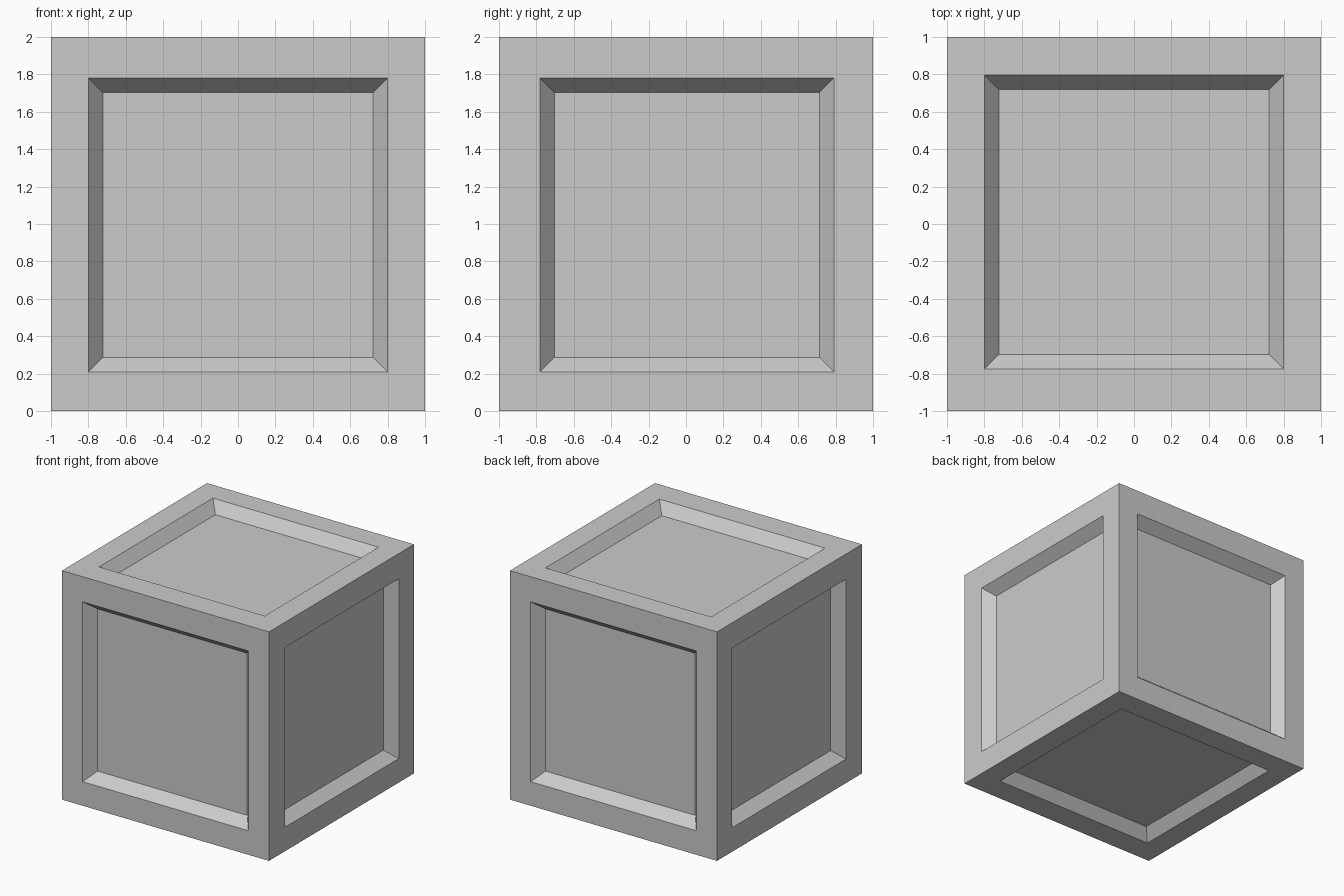
import bpy, bmesh
from mathutils import Vector

if "Cube" in bpy.data.objects:
    bpy.data.objects.remove(bpy.data.objects["Cube"])

DEPTH = 0.095    # how far each panel is sunk
BEVEL = 0.077    # width of the sloping border
# Recess opening limits along each axis (low, high)
RIM = [(-0.80, 0.80), (-0.78, 0.79), (0.21, 1.78)]
TOP_Y = (-0.775, 0.797)


def place_panel(face, axis, sign, shrink, depth):
    """Snap an inset face to the recess limits, sunk by depth."""
    centre = face.calc_center_median()
    for v in face.verts:
        for i in range(3):
            if i == axis:
                v.co[i] -= sign * depth
            else:
                low, high = TOP_Y if (axis == 2 and sign > 0 and i == 1) else RIM[i]
                v.co[i] = high - shrink if v.co[i] > centre[i] else low + shrink


# Solid cube standing on the floor
bm = bmesh.new()
bmesh.ops.create_cube(bm, size=2)
bmesh.ops.translate(bm, verts=bm.verts, vec=Vector((0, 0, 1)))
bm.normal_update()

# Sunken panel with sloping border on all six sides
for face in list(bm.faces):
    n = face.normal.copy()
    axis = max(range(3), key=lambda i: abs(n[i]))
    sign = 1 if n[axis] > 0 else -1
    bmesh.ops.inset_individual(bm, faces=[face], thickness=0.2)
    place_panel(face, axis, sign, 0, 0)
    bmesh.ops.inset_individual(bm, faces=[face], thickness=BEVEL)
    place_panel(face, axis, sign, BEVEL, DEPTH)

bmesh.ops.recalc_face_normals(bm, faces=bm.faces)
mesh = bpy.data.meshes.new("crate")
bm.to_mesh(mesh)
bm.free()
crate = bpy.data.objects.new("crate", mesh)
bpy.context.collection.objects.link(crate)
